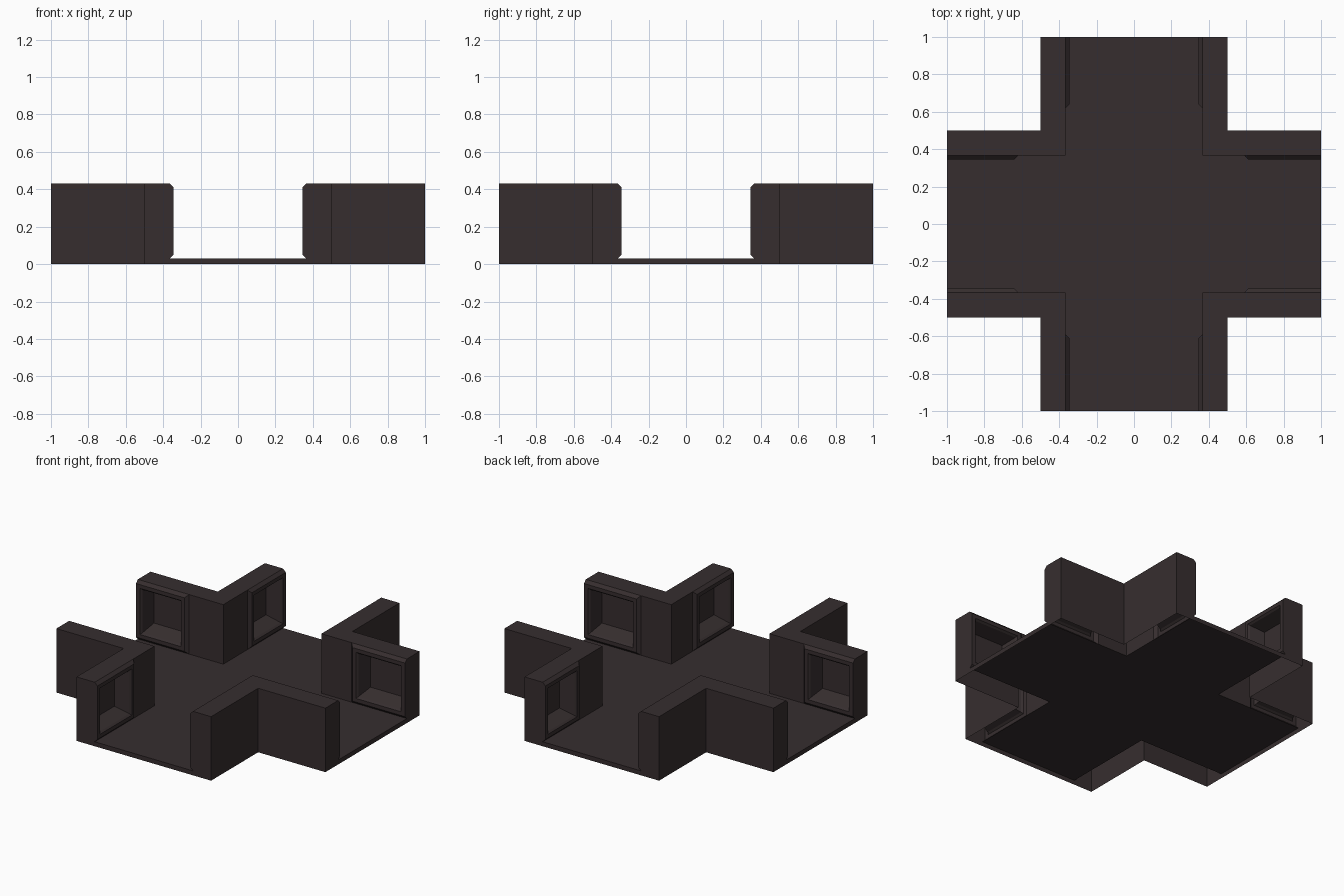
import bpy, bmesh

if "Cube" in bpy.data.objects:
    bpy.data.objects.remove(bpy.data.objects["Cube"])

INNER, OUTER, END = 0.365, 0.5, 1.0      # wall inner face, outer face, arm end
TOP, FLOOR, PROUD = 0.43, 0.03, 0.02     # wall height, floor level, panel relief

mat = bpy.data.materials.new("dark brown")
mat.diffuse_color = (0.037, 0.027, 0.028, 1)
mat.use_nodes = True
mat.node_tree.nodes["Principled BSDF"].inputs["Base Color"].default_value = mat.diffuse_color


def finish(name, bm):
    """Weld, orient the open shell outwards and link it."""
    bmesh.ops.remove_doubles(bm, verts=bm.verts, dist=1e-4)
    bmesh.ops.recalc_face_normals(bm, faces=bm.faces)
    highest = max(bm.faces, key=lambda f: f.calc_center_median().z)
    if highest.normal.z < 0:
        bmesh.ops.reverse_faces(bm, faces=bm.faces)
    me = bpy.data.meshes.new(name)
    bm.to_mesh(me)
    bm.free()
    me.materials.append(mat)
    bpy.context.collection.objects.link(bpy.data.objects.new(name, me))


def half_wall(bm, place, s):
    """One leg of an L wall; a runs along the arm, d across it."""
    def face(*pts):
        bm.faces.new([bm.verts.new(place(*p)) for p in pts])

    def loop(a0, a1, z0, z1, d):
        return [(a0, d, z0), (a1, d, z0), (a1, d, z1), (a0, d, z1)]

    # top, outer side, plain inner side
    face((INNER, INNER, TOP), (s, INNER, TOP), (END, INNER, TOP),
         (END, OUTER, TOP), (OUTER, OUTER, TOP))
    face(*loop(OUTER, END, 0, TOP, OUTER))
    face(*loop(INNER, s, FLOOR, TOP, INNER))
    # end cap with the chamfered panel profile
    front = INNER - PROUD
    face(*[(END, d, z) for d, z in (
        (OUTER, 0), (OUTER, TOP), (INNER, TOP), (front, TOP - PROUD),
        (front, FLOOR + PROUD), (INNER, FLOOR), (INNER, 0))])
    # raised panel with stepped frame and tapered recess
    rings = [
        loop(s, END, FLOOR, TOP, INNER),
        loop(s + PROUD, END, FLOOR + PROUD, TOP - PROUD, front),
        loop(s + 0.045, END - 0.03, 0.075, 0.385, front),
        loop(s + 0.055, END - 0.04, 0.085, 0.375, front + 0.012),
        loop(s + 0.08, END - 0.06, 0.12, 0.35, front + 0.105),
    ]
    for r0, r1 in zip(rings, rings[1:]):
        for i in range(4):
            j = (i + 1) % 4
            if r0[i][0] == r0[j][0] == r1[i][0] == r1[j][0] == END:
                continue                 # flush with the end cap
            face(r0[i], r0[j], r1[j], r1[i])
    face(*rings[-1])


# four corner walls
for name, sx, sy in (("back_right", 1, 1), ("back_left", -1, 1),
                     ("front_left", -1, -1), ("front_right", 1, -1)):
    bm = bmesh.new()
    half_wall(bm, lambda a, d, z: (sx * a, sy * d, z), 0.59 if sx > 0 else 0.62)
    half_wall(bm, lambda a, d, z: (sx * d, sy * a, z), 0.59 if sy < 0 else 0.62)
    finish("corner_wall_" + name, bm)

# cross-shaped floor with a lip at each arm end
bm = bmesh.new()
I = INNER


def quad(*pts):
    bm.faces.new([bm.verts.new(p) for p in pts])


quad((-I, -I, FLOOR), (I, -I, FLOOR), (I, I, FLOOR), (-I, I, FLOOR))
for cx, cy in ((1, 0), (0, 1), (-1, 0), (0, -1)):
    def turn(a, b, z):
        return (a * cx - b * cy, a * cy + b * cx, z)
    quad(turn(I, -I, FLOOR), turn(END, -I, FLOOR), turn(END, I, FLOOR), turn(I, I, FLOOR))
    quad(turn(END, -I, 0), turn(END, I, 0), turn(END, I, FLOOR), turn(END, -I, FLOOR))
finish("floor", bm)
